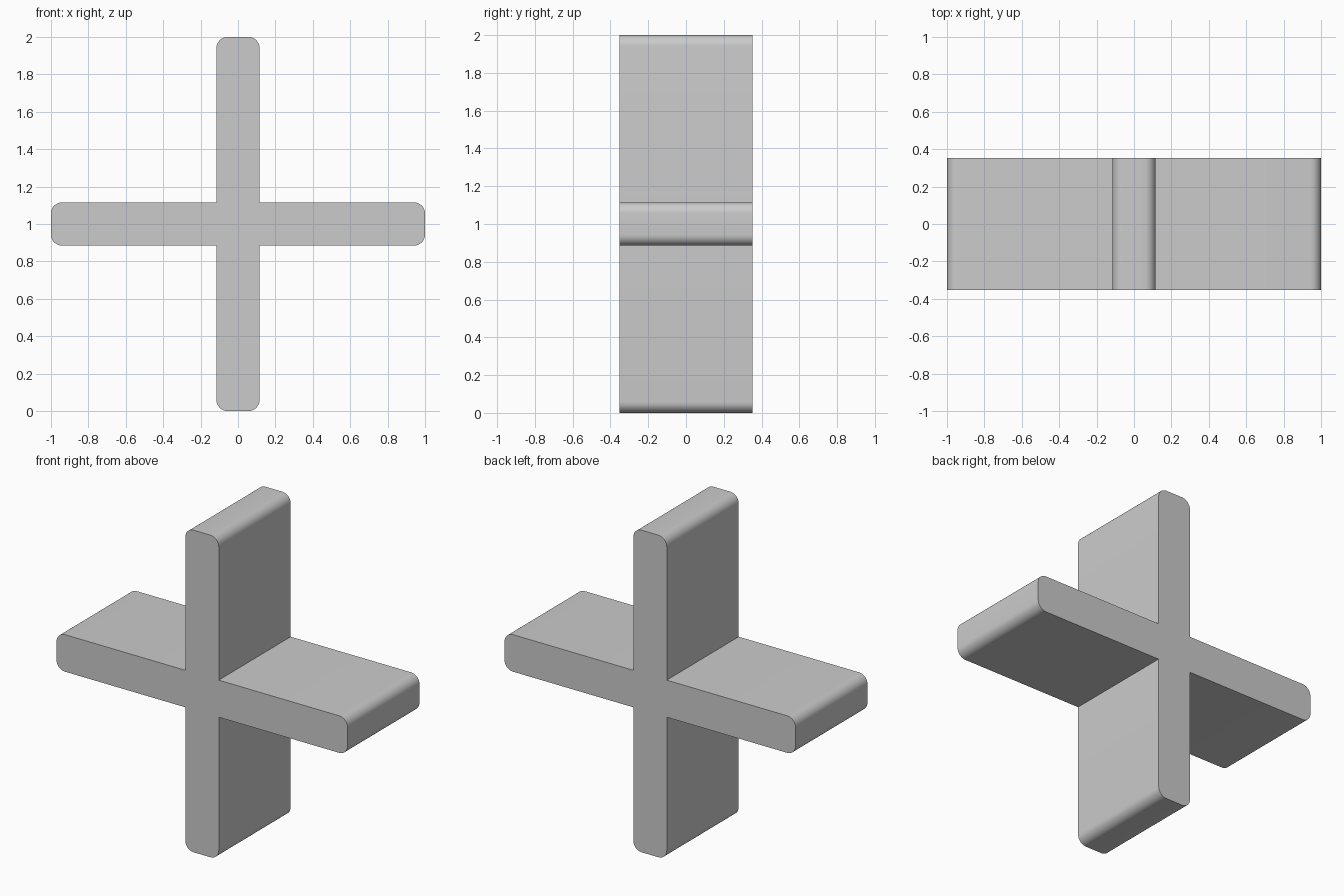
import bpy, bmesh
from math import sin, cos, pi, radians

if "Cube" in bpy.data.objects:
    bpy.data.objects.remove(bpy.data.objects["Cube"])

REACH = 1.0     # arm length from the centre
HALF = 0.115    # half thickness of an arm
DEPTH = 0.353   # half depth along y
R = 0.058       # rounding of the arm tips
STEPS = 8


def arc(cx, cz, start):
    return [(cx + R * cos(start + pi / 2 * i / STEPS),
             cz + R * sin(start + pi / 2 * i / STEPS)) for i in range(STEPS + 1)]


# One arm outline: rounded tip, then the inner corner
arm = arc(REACH - R, -HALF + R, -pi / 2) + arc(REACH - R, HALF - R, 0) + [(HALF, HALF)]

# Repeat the arm four times around the centre
bm = bmesh.new()
outline = []
for k in range(4):
    c, s = round(cos(k * pi / 2)), round(sin(k * pi / 2))
    outline += [bm.verts.new((c * x - s * z, -DEPTH, s * x + c * z + REACH)) for x, z in arm]
front = bm.faces.new(outline)

# Extrude the cross from front to back
result = bmesh.ops.extrude_face_region(bm, geom=[front], use_keep_orig=True)
back = [g for g in result["geom"] if isinstance(g, bmesh.types.BMVert)]
bmesh.ops.translate(bm, verts=back, vec=(0, 2 * DEPTH, 0))
bmesh.ops.recalc_face_normals(bm, faces=bm.faces)

mesh = bpy.data.meshes.new("cross_block")
bm.to_mesh(mesh)
bm.free()
cross = bpy.data.objects.new("cross_block", mesh)
bpy.context.collection.objects.link(cross)

# Smooth tips, crisp edges
bpy.context.view_layer.objects.active = cross
cross.select_set(True)
bpy.ops.object.shade_smooth_by_angle(angle=radians(30))
